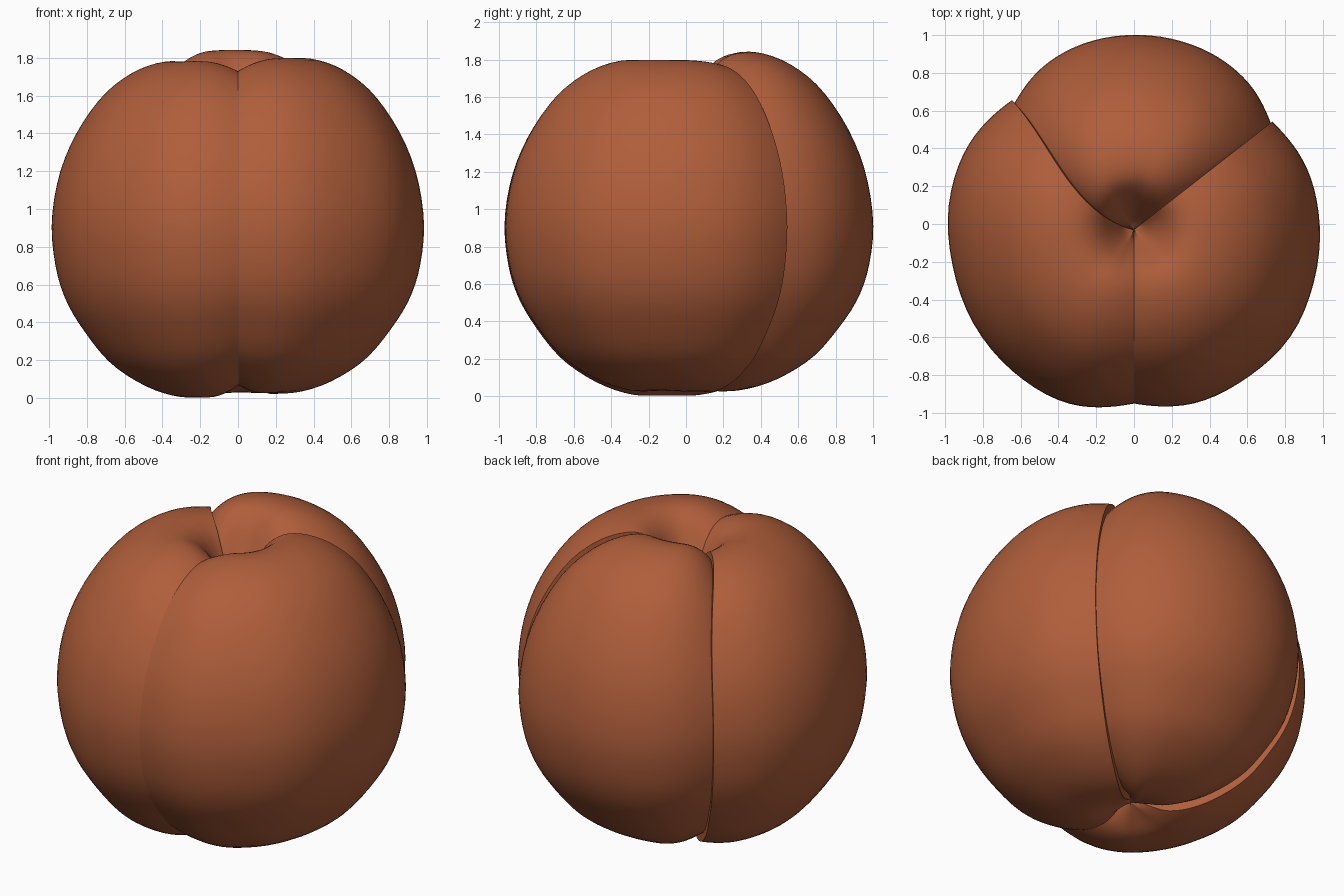
import bpy, bmesh, math

if "Cube" in bpy.data.objects:
    bpy.data.objects.remove(bpy.data.objects["Cube"])

# One flat colour for the whole fruit
skin = bpy.data.materials.new("russet skin")
skin.diffuse_color = (0.43, 0.112, 0.043, 1)
skin.use_nodes = True
skin.node_tree.nodes["Principled BSDF"].inputs["Base Color"].default_value = skin.diffuse_color

MID = 0.92          # height of the widest belt
# Meridian profile (radius fraction, height) from the top hollow to the base
PROFILE = [(0, 1.46), (0.05, 1.50), (0.12, 1.62), (0.20, 1.73), (0.30, 1.785),
           (0.43, 1.78), (0.58, 1.72), (0.73, 1.60), (0.87, 1.40), (0.96, 1.18),
           (1.0, 0.93), (0.98, 0.70), (0.925, 0.52), (0.83, 0.36), (0.69, 0.19),
           (0.52, 0.075), (0.36, 0.015), (0.22, 0.005), (0.10, 0.05), (0, 0.10)]


def spline(vals, u):
    """Catmull-Rom value at u in 0..1 through evenly spaced values."""
    n = len(vals) - 1
    x = min(max(u, 0), 1) * n
    i = min(int(x), n - 1)
    f = x - i
    b, c = vals[i], vals[i + 1]
    a = vals[i - 1] if i > 0 else 2 * b - c
    d = vals[i + 2] if i + 2 <= n else 2 * c - b
    return b + 0.5 * f * (c - a + f * (2 * a - 5 * b + 4 * c - d + f * (3 * (b - c) + d - a)))


ROWS, COLS = 64, 44


def lobe(name, start, end, radii, drops, top, bottom, twists):
    """Sector of the fruit between two seams, with walls folding into the seams."""
    bm = bmesh.new()
    cols = []
    steps = [(0, 0.86)] + [(0.5 - 0.5 * math.cos(math.pi * k / COLS), 1)
                           for k in range(COLS + 1)] + [(1, 0.86)]
    for t, inset in steps:
        rad = spline(radii, t)
        groove = 1 - drops[0] * max(0, 1 - t / 0.3) ** 2 - drops[1] * max(0, 1 - (1 - t) / 0.3) ** 2
        col = []
        for j in range(ROWS + 1):
            u = j / ROWS
            s = max(0, spline([p[0] for p in PROFILE], u))
            h = spline([p[1] for p in PROFILE], u) - MID
            # the seams bend a little close to the top hollow
            bend = (1 - s) ** 2 if h > 0 else 0
            ang = math.radians(start + twists[0] * bend
                               + t * (end + twists[1] * bend - start - twists[0] * bend))
            gain = 1 + ((top if h > 0 else bottom) - 1) * min(1, s * 4) * math.sin(math.pi * t) ** 0.6
            r = s * rad * inset
            col.append(bm.verts.new((r * math.cos(ang), r * math.sin(ang) - 0.03 * (1 - s),
                                     MID + h * groove * gain * inset)))
        cols.append(col)
    for a, b in zip(cols, cols[1:]):
        for j in range(ROWS):
            bm.faces.new((a[j], a[j + 1], b[j + 1], b[j]))
    bmesh.ops.remove_doubles(bm, verts=bm.verts, dist=0.0002)
    mesh = bpy.data.meshes.new(name)
    bm.to_mesh(mesh)
    bm.free()
    mesh.materials.append(skin)
    ob = bpy.data.objects.new(name, mesh)
    bpy.context.collection.objects.link(ob)
    bpy.ops.object.select_all(action='DESELECT')
    ob.select_set(True)
    bpy.context.view_layer.objects.active = ob
    bpy.ops.object.shade_smooth_by_angle(angle=math.radians(40))


# Three lobes meeting at the front, right-back and left-back seams
lobe("right_lobe", -90, 36.5, [0.95, 1.0, 1.01, 1.02, 1.0, 0.982, 0.96, 0.91],
     (0.07, 0.02), 1.01, 0.97, (0, 0))
lobe("back_lobe", 36.5, 134.6, [0.90, 0.96, 0.99, 1.0, 1.0, 0.99, 0.96, 0.90],
     (0.08, 0.08), 1.06, 0.97, (0, 35))
lobe("left_lobe", 134.6, 270, [0.92, 0.97, 0.985, 0.985, 1.0, 1.01, 1.01, 0.95],
     (0.03, 0.07), 0.99, 1.0, (35, 0))
